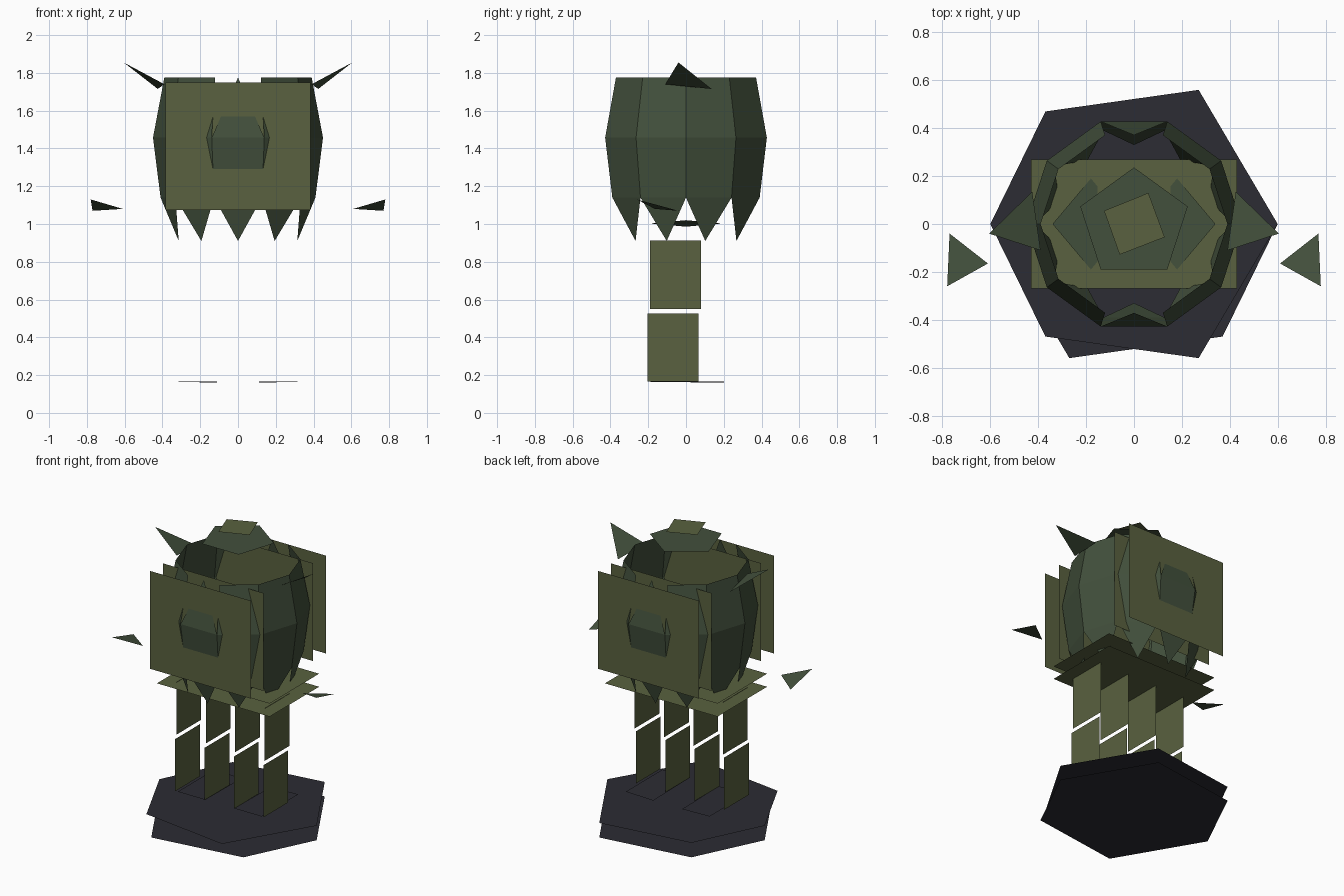
import bpy
from math import cos, sin, tau

if "Cube" in bpy.data.objects:
    bpy.data.objects.remove(bpy.data.objects["Cube"])


def material(name, rgb):
    m = bpy.data.materials.new(name)
    m.diffuse_color = (*rgb, 1)
    m.use_nodes = True
    m.node_tree.nodes["Principled BSDF"].inputs["Base Color"].default_value = m.diffuse_color
    return m


OLIVE = material("olive", (0.10, 0.12, 0.05))
GREEN = material("dark_green", (0.055, 0.08, 0.045))
SLATE = material("slate", (0.025, 0.025, 0.033))


def add(name, verts, faces, mat):
    mesh = bpy.data.meshes.new(name)
    mesh.from_pydata(verts, [], faces)
    mesh.materials.append(mat)
    ob = bpy.data.objects.new(name, mesh)
    bpy.context.collection.objects.link(ob)
    return ob


def poly(name, verts, mat):
    return add(name, verts, [list(range(len(verts)))], mat)


def flat(name, pts, z, mat):
    return poly(name, [(x, y, z) for x, y in pts], mat)


def pair(name, verts, mat):
    # right part and its mirrored left part
    poly("right_" + name, verts, mat)
    poly("left_" + name, [(-x, y, z) for x, y, z in reversed(verts)], mat)


# base: two flat hexagonal slabs
flat("base_lower", [(0.6, 0), (0.27, 0.56), (-0.37, 0.47),
                    (-0.6, 0), (-0.27, -0.56), (0.37, -0.47)], 0, SLATE)
flat("base_upper", [(0.6, 0), (0.27, 0.56), (-0.37, 0.47),
                    (-0.6, 0), (-0.37, -0.47), (0.27, -0.56)], 0.1, SLATE)

# legs: upright side sheets and thin soles
for part, y0, y1, z0, z1 in (("upper_leg", -0.19, 0.08, 0.55, 0.912),
                             ("lower_leg", -0.205, 0.065, 0.165, 0.525)):
    for side, x in (("inner", 0.112), ("outer", 0.337)):
        pair(f"{part}_{side}", [(x, y0, z0), (x, y1, z0), (x, y1, z1), (x, y0, z1)], OLIVE)
pair("sole", [(0.11, -0.2, 0.165), (0.32, -0.2, 0.165), (0.32, 0.2, 0.165), (0.11, 0.2, 0.16)], SLATE)

# hips: two level sheets with tilted diamond pads
for i, z in enumerate((0.91, 1.0)):
    flat(f"hip_sheet_{i}", [(-0.43, -0.27), (0.43, -0.27), (0.43, 0.27), (-0.43, 0.27)], z, OLIVE)
pair("hip_pad", [(0.34, 0, 1.02), (0.18, 0.19, 1.003), (0.02, 0, 0.986), (0.18, -0.19, 1.003)], GREEN)

# chest and back: upright sheets
for i, y in enumerate((-0.408, -0.27, 0.27, 0.408)):
    order = 1 if y < 0 else -1
    poly(f"body_sheet_{i}", [(-0.385, y, 1.075), (0.385, y, 1.075),
                             (0.385, y, 1.75), (-0.385, y, 1.75)][::order], OLIVE)

# shell: open ten-sided barrel with hanging points
N = 10
verts = [(r * cos(tau * i / N), r * sin(tau * i / N), z)
         for r, z in ((0.41, 1.14), (0.45, 1.457), (0.39, 1.775)) for i in range(N)]
faces = []
for i in range(N):
    j = (i + 1) % N
    a = tau * (i + 0.5) / N
    faces.append((i, j, N + j, N + i))
    verts.append((0.33 * cos(a), 0.33 * sin(a), 0.91))
    faces.append((j, i, len(verts) - 1))
    if i in (2, 7):  # front and back end in a single point
        verts.append((0.371 * cos(a), 0.371 * sin(a), 1.775))
        faces.append((N + i, N + j, len(verts) - 1))
    else:
        faces.append((N + i, N + j, 2 * N + j, 2 * N + i))
add("barrel_shell", verts, faces, GREEN)

# head: pentagon with a turned square above
flat("head_pentagon", [(0.236 * cos(tau * (0.25 + i / 5)), 0.236 * sin(tau * (0.25 + i / 5)))
                       for i in range(5)], 1.92, GREEN)
flat("head_cap", [(-0.125, 0.055), (-0.06, -0.128), (0.128, -0.055), (0.06, 0.13)], 2.0, OLIVE)

# shoulder spikes and hands: single triangles
pair("shoulder_spike", [(0.605, -0.04, 1.855), (0.425, 0.135, 1.715), (0.39, -0.11, 1.74)][::-1][::-1], GREEN)
pair("hand", [(0.61, -0.165, 1.08), (0.78, -0.26, 1.13), (0.77, -0.04, 1.07)], GREEN)
